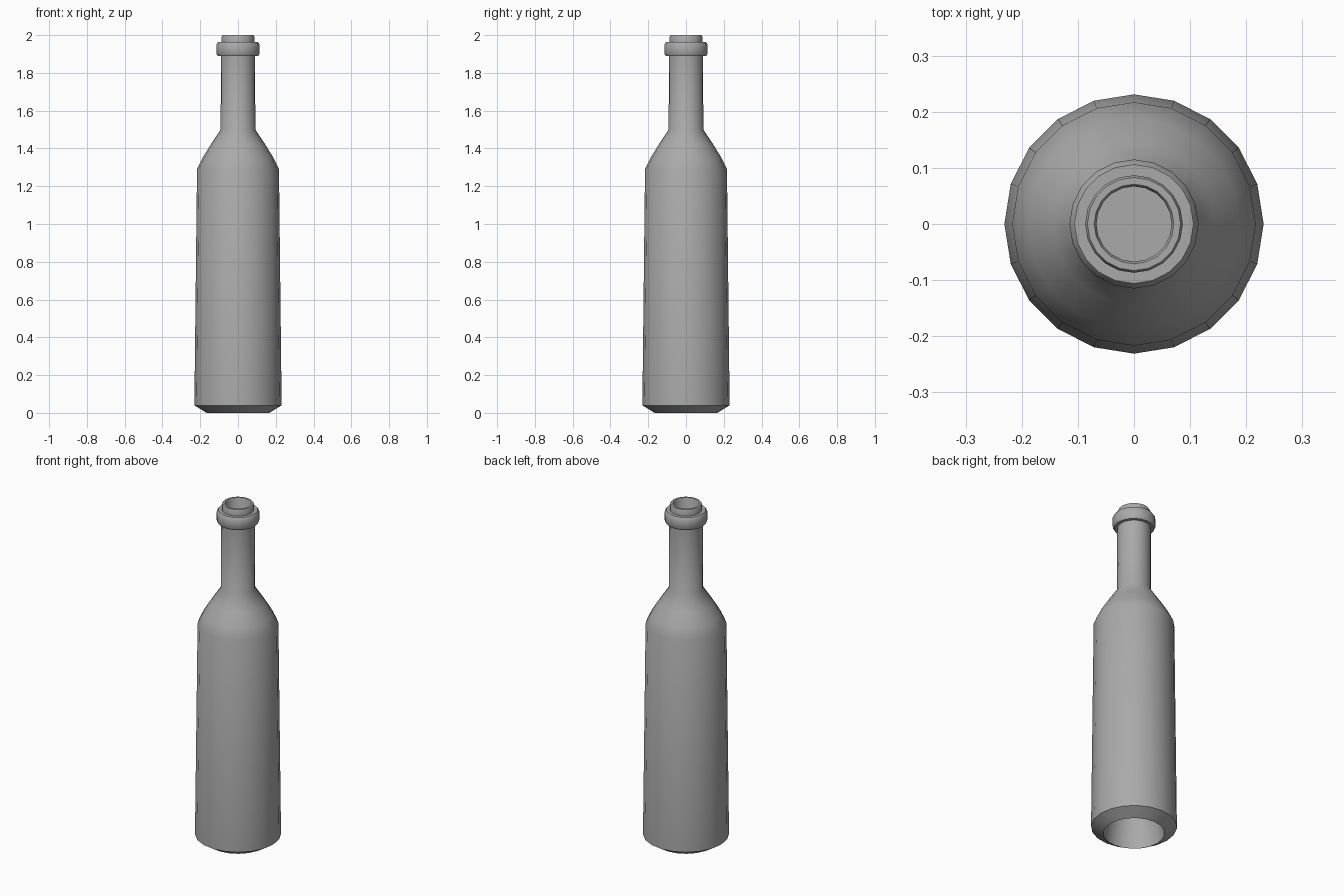
import bpy, bmesh, math

if "Cube" in bpy.data.objects:
    bpy.data.objects.remove(bpy.data.objects["Cube"])

SIDES = 20

# Grey bottle material
grey = bpy.data.materials.new("bottle_grey")
grey.diffuse_color = (0.40, 0.40, 0.40, 1)
grey.use_nodes = True
grey.node_tree.nodes["Principled BSDF"].inputs["Base Color"].default_value = grey.diffuse_color


def lathe(name, profile):
    """Spin an (r, z) profile around z, closing both ends with flat caps."""
    bm = bmesh.new()
    rings = []
    for r, z in profile:
        ring = []
        for i in range(SIDES):
            a = 2 * math.pi * i / SIDES
            ring.append(bm.verts.new((r * math.cos(a), r * math.sin(a), z)))
        rings.append(ring)
    for low, high in zip(rings, rings[1:]):
        for i in range(SIDES):
            j = (i + 1) % SIDES
            bm.faces.new((low[i], low[j], high[j], high[i]))
    bm.faces.new(rings[0][::-1])
    bm.faces.new(rings[-1])
    mesh = bpy.data.meshes.new(name)
    bm.to_mesh(mesh)
    bm.free()
    mesh.materials.append(grey)
    obj = bpy.data.objects.new(name, mesh)
    bpy.context.collection.objects.link(obj)
    bpy.context.view_layer.objects.active = obj
    obj.select_set(True)
    bpy.ops.object.shade_smooth_by_angle(angle=math.radians(40))
    obj.select_set(False)
    return obj


# Bottle: hollow base, body, shoulder, neck, collar, lip and mouth
lathe("bottle", [
    (0.13, 0.20), (0.155, 0.08), (0.165, 0.0),          # hollow under the base
    (0.182, 0.01), (0.231, 0.04),                       # base edge
    (0.217, 1.29), (0.188, 1.35), (0.145, 1.42),        # body and shoulder
    (0.092, 1.50), (0.09, 1.89),                        # neck
    (0.108, 1.89), (0.115, 1.903), (0.115, 1.95),       # collar
    (0.106, 1.963), (0.087, 1.963),
    (0.087, 1.992), (0.083, 2.0), (0.071, 2.0),         # lip
    (0.067, 1.992), (0.067, 1.50),                      # mouth
])
